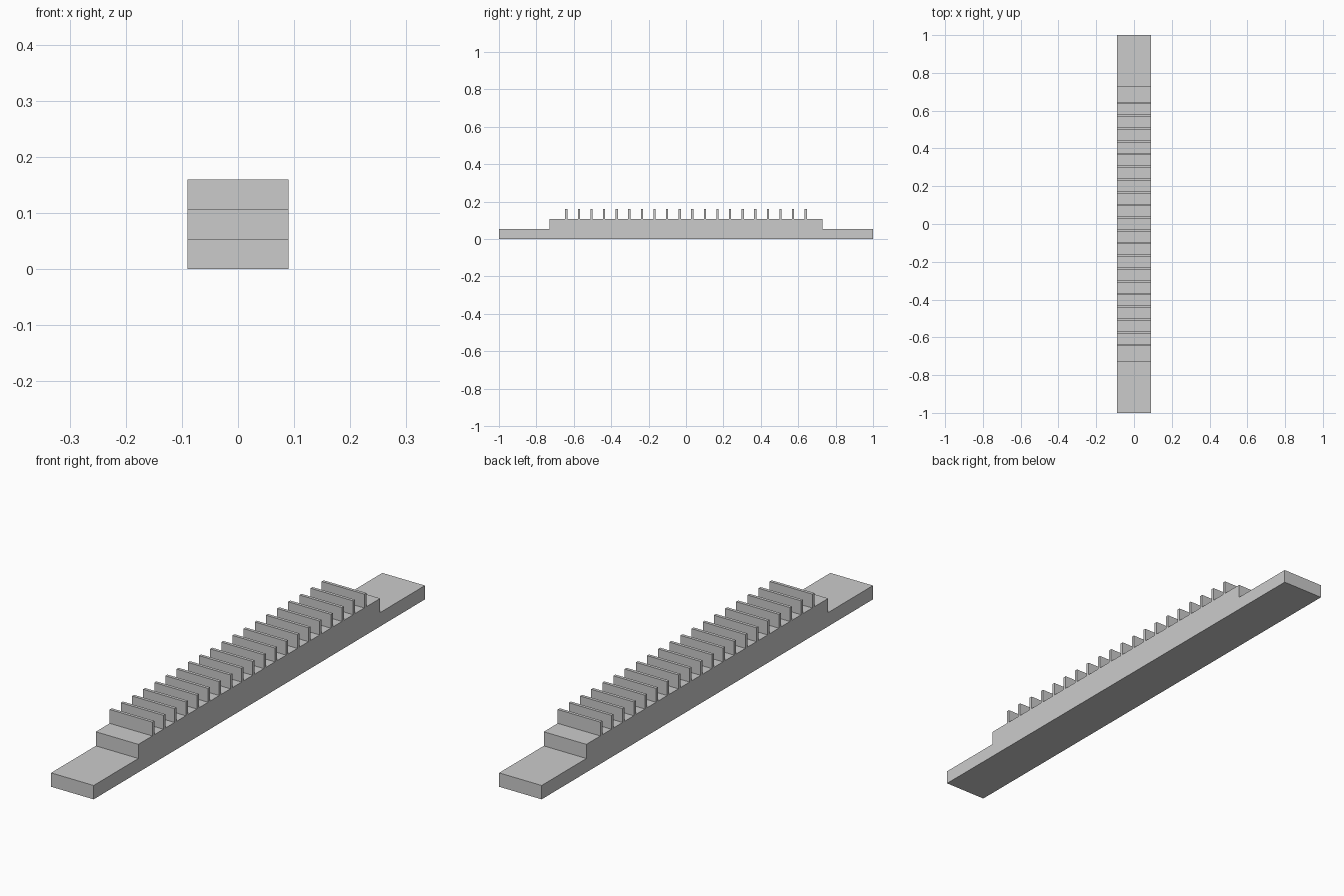
import bpy
import bmesh
from mathutils import Matrix

cube = bpy.data.objects.get("Cube")
if cube:
    bpy.data.objects.remove(cube, do_unlink=True)

HALF_WIDTH = 0.09
BASE_TOP, BLOCK_TOP, FIN_TOP = 0.053, 0.107, 0.16
BLOCK_END = 0.73
FIN_COUNT, FIN_REACH, FIN_THICKNESS = 20, 0.64, 0.012

grey = bpy.data.materials.new("light grey")
grey.use_nodes = True
colour = (0.6, 0.6, 0.6, 1)
grey.diffuse_color = colour
grey.node_tree.nodes["Principled BSDF"].inputs["Base Color"].default_value = colour


def add_object(name, bm):
    bmesh.ops.recalc_face_normals(bm, faces=bm.faces)
    mesh = bpy.data.meshes.new(name)
    bm.to_mesh(mesh)
    bm.free()
    mesh.materials.append(grey)
    obj = bpy.data.objects.new(name, mesh)
    bpy.context.collection.objects.link(obj)
    return obj


# Stepped body: side profile extruded across the width
half = [(1, 0), (1, BASE_TOP), (BLOCK_END, BASE_TOP), (BLOCK_END, BLOCK_TOP)]
profile = half + [(-y, z) for y, z in reversed(half)]
bm = bmesh.new()
side = bm.faces.new([bm.verts.new((-HALF_WIDTH, y, z)) for y, z in profile])
extruded = bmesh.ops.extrude_face_region(bm, geom=[side], use_keep_orig=True)["geom"]
bmesh.ops.translate(bm, vec=(2 * HALF_WIDTH, 0, 0),
                    verts=[v for v in extruded if isinstance(v, bmesh.types.BMVert)])
add_object("stepped_body", bm)

# Row of thin upright fins across the top
spacing = 2 * FIN_REACH / (FIN_COUNT - 1)
height = FIN_TOP - BLOCK_TOP
bm = bmesh.new()
bmesh.ops.create_cube(bm, size=1, matrix=Matrix.Diagonal(
    (2 * HALF_WIDTH, FIN_THICKNESS, height, 1)))
fins = add_object("fins", bm)
fins.location = (0, -FIN_REACH, BLOCK_TOP + height / 2)
row = fins.modifiers.new("fin row", 'ARRAY')
row.count = FIN_COUNT
row.use_relative_offset = False
row.use_constant_offset = True
row.constant_offset_displace = (0, spacing, 0)
